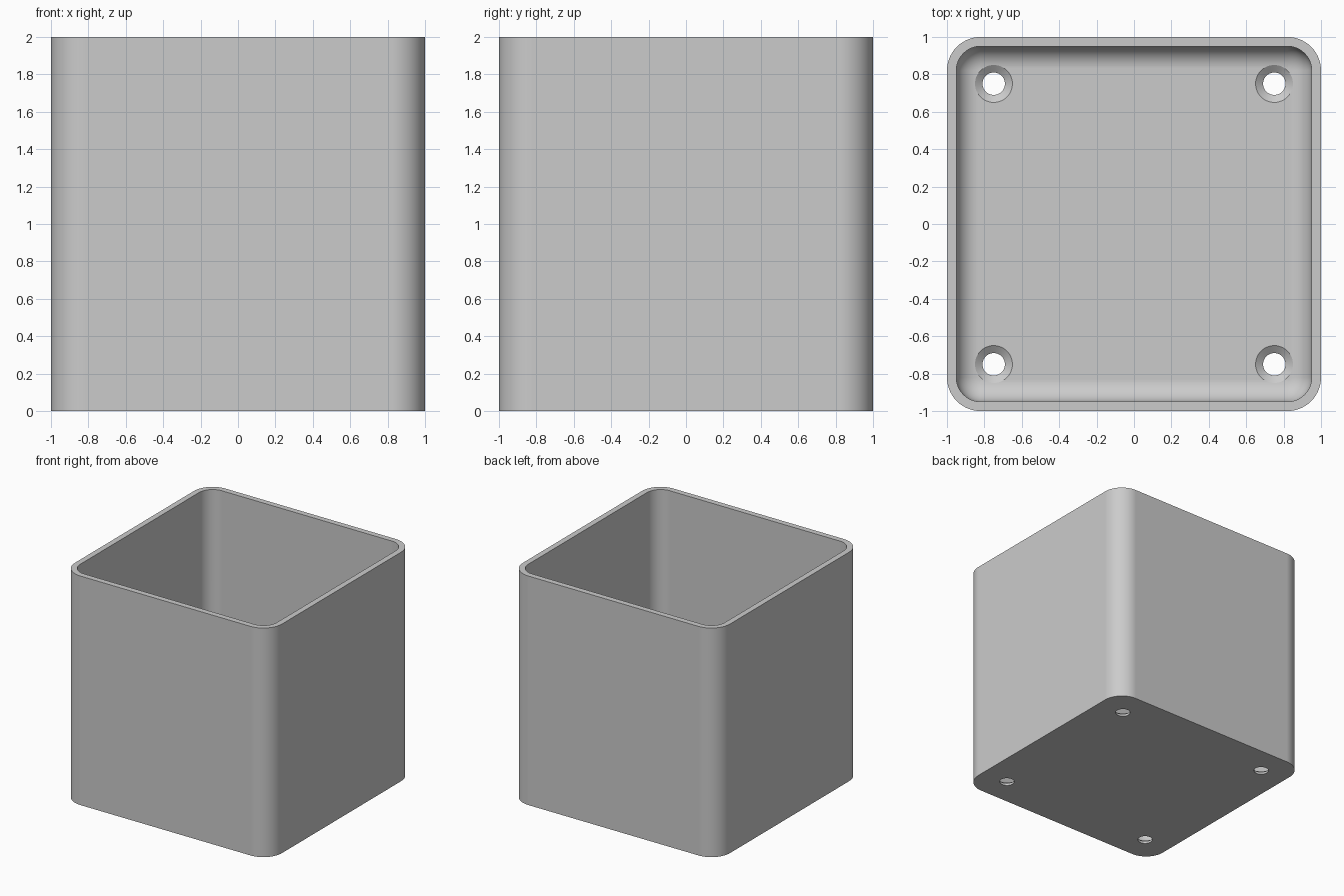
import bpy, bmesh, math

cube = bpy.data.objects.get("Cube")
if cube:
    bpy.data.objects.remove(cube, do_unlink=True)

WALL, FLOOR, HEIGHT = 0.05, 0.05, 2.0
OUTER_R, FILLET = 0.18, 0.12
SEGMENTS = 14

grey = bpy.data.materials.new("plain grey")
grey.use_nodes = True
grey.diffuse_color = (0.6, 0.6, 0.6, 1)
grey.node_tree.nodes["Principled BSDF"].inputs["Base Color"].default_value = (0.6, 0.6, 0.6, 1)


def rounded_loop(bm, half, radius, z):
    """Ring of vertices around a rounded square."""
    ring = []
    for quarter, (sx, sy) in enumerate([(1, 1), (-1, 1), (-1, -1), (1, -1)]):
        for i in range(SEGMENTS + 1):
            a = (quarter + i / SEGMENTS) * math.pi / 2
            ring.append(bm.verts.new((sx * (half - radius) + radius * math.cos(a),
                                      sy * (half - radius) + radius * math.sin(a), z)))
    return ring


def skin(bm, rings):
    """Bridge successive rings and cap both ends."""
    for low, high in zip(rings, rings[1:]):
        n = len(low)
        for i in range(n):
            j = (i + 1) % n
            bm.faces.new((low[i], low[j], high[j], high[i]))
    bm.faces.new(rings[0][::-1])
    bm.faces.new(rings[-1])
    bmesh.ops.recalc_face_normals(bm, faces=bm.faces)


def make_object(name, bm):
    mesh = bpy.data.meshes.new(name)
    bm.to_mesh(mesh)
    bm.free()
    mesh.materials.append(grey)
    obj = bpy.data.objects.new(name, mesh)
    bpy.context.collection.objects.link(obj)
    return obj


# Open box: outer wall, rim, inner wall, rounded floor edge
bm = bmesh.new()
inner, inner_r = 1 - WALL, OUTER_R - WALL
rings = [rounded_loop(bm, 1, OUTER_R, 0),
         rounded_loop(bm, 1, OUTER_R, HEIGHT),
         rounded_loop(bm, inner, inner_r, HEIGHT)]
for i in range(SEGMENTS + 1):
    a = i / SEGMENTS * math.pi / 2
    inset = FILLET * (1 - math.cos(a))
    rings.append(rounded_loop(bm, inner - inset, inner_r - inset,
                              FLOOR + FILLET * (1 - math.sin(a))))
skin(bm, rings)
box = make_object("open_box", bm)

# Countersunk screw holes through the floor
bm = bmesh.new()
for sx in (-1, 1):
    for sy in (-1, 1):
        hole = []
        for radius, z in [(0.06, -0.1), (0.06, 0.02), (0.1, FLOOR), (0.1, 0.2)]:
            hole.append([bm.verts.new((sx * 0.75 + radius * math.cos(k * math.pi / 24),
                                       sy * 0.75 + radius * math.sin(k * math.pi / 24), z))
                         for k in range(48)])
        skin(bm, hole)
cutter = make_object("hole_cutter", bm)
cutter.hide_render = True

bpy.ops.object.select_all(action="DESELECT")
box.select_set(True)
bpy.context.view_layer.objects.active = box
cut = box.modifiers.new("screw_holes", "BOOLEAN")
cut.operation = "DIFFERENCE"
cut.solver = "EXACT"
cut.object = cutter
bpy.ops.object.modifier_apply(modifier=cut.name)
bpy.data.objects.remove(cutter, do_unlink=True)

# Smooth curves with crisp edges and even flat faces
bpy.ops.object.shade_smooth_by_angle(angle=math.radians(30))
even = box.modifiers.new("even_shading", "WEIGHTED_NORMAL")
even.keep_sharp = True
